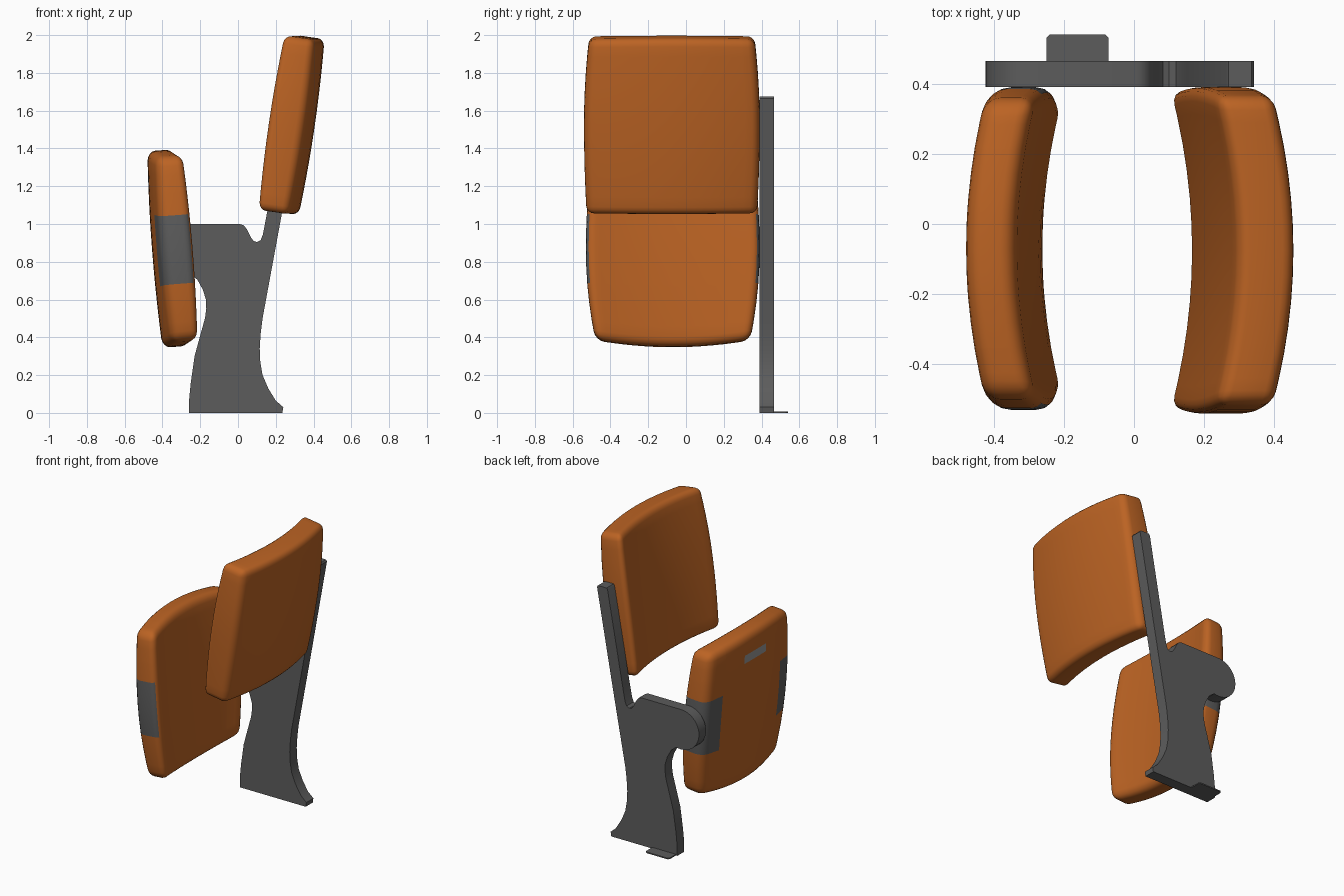
import bpy, bmesh, math
from mathutils import Vector

if "Cube" in bpy.data.objects:
    bpy.data.objects.remove(bpy.data.objects["Cube"])


def material(name, rgb):
    m = bpy.data.materials.new(name)
    m.diffuse_color = (*rgb, 1)
    m.use_nodes = True
    m.node_tree.nodes["Principled BSDF"].inputs["Base Color"].default_value = m.diffuse_color
    return m


ORANGE = material("orange upholstery", (0.50, 0.125, 0.017))
GREY = material("dark grey metal", (0.108, 0.108, 0.108))
SILVER = material("light grey plate", (0.30, 0.30, 0.30))


def finish(name, bm, mats, angle=35):
    bmesh.ops.recalc_face_normals(bm, faces=bm.faces)
    me = bpy.data.meshes.new(name)
    bm.to_mesh(me)
    bm.free()
    for m in mats:
        me.materials.append(m)
    ob = bpy.data.objects.new(name, me)
    bpy.context.collection.objects.link(ob)
    bpy.ops.object.select_all(action='DESELECT')
    ob.select_set(True)
    bpy.context.view_layer.objects.active = ob
    bpy.ops.object.shade_smooth_by_angle(angle=math.radians(angle))
    return ob


def cut(bm, axis, values):
    no = Vector((0, 0, 0))
    no[axis] = 1
    for v in values:
        bmesh.ops.bisect_plane(bm, geom=bm.verts[:] + bm.edges[:] + bm.faces[:],
                               plane_co=no * v, plane_no=no, dist=1e-5)


def cushion(name, centre, thick, hw, hh, bevel, bow, tilt, thin, narrow_top,
            narrow_bottom, arch, mats, extra_y=(), extra_z=(), paint=None):
    """Rounded slab, sliced into strips and bent into a curved, tilted pad."""
    bm = bmesh.new()
    bmesh.ops.create_cube(bm, size=1)
    bmesh.ops.scale(bm, vec=(thick, 2 * hw, 2 * hh), verts=bm.verts)
    bmesh.ops.bevel(bm, geom=bm.edges[:], offset=bevel, segments=4,
                    profile=0.5, affect='EDGES')
    cut(bm, 1, [hw * i / 6 for i in range(-5, 6)] + list(extra_y))
    cut(bm, 2, [hh * i / 5 for i in range(-4, 5)] + list(extra_z))
    if paint:
        for f in bm.faces:
            f.material_index = paint(f.calc_center_median())
    for v in bm.verts:
        x, y, z = v.co
        t, s = y / hw, z / hh
        x *= 1 - thin * s * s
        narrow = narrow_top if s > 0 else narrow_bottom
        v.co = (centre[0] + x + bow * t * t + tilt * s,
                centre[1] + y * (1 - narrow * s * s),
                centre[2] + z * (1 - arch * t * t) - tilt / hh * x)
    return finish(name, bm, mats, 50)


# Folded seat, with metal end brackets and a small plate underneath
def seat_paint(c):
    if abs(c.y) > 0.31 and -0.2 < c.z < 0.19 and c.x < 0.07:
        return 1
    if abs(c.y) < 0.12 and 0.335 < c.z < 0.39 and c.x < -0.08:
        return 2
    return 0


cushion("folded_seat", (-0.37, -0.07, 0.87), 0.17, 0.46, 0.52, 0.05, 0.055,
        -0.04, 0.18, 0.08, 0.11, 0.07, [ORANGE, GREY, SILVER],
        (-0.31, 0.31, -0.12, 0.12), (-0.2, 0.19, 0.335, 0.39), seat_paint)

# Backrest
cushion("backrest", (0.31, -0.075, 1.525), 0.19, 0.465, 0.465, 0.04, -0.06,
        0.068, 0.16, 0.06, 0.03, 0.008, [ORANGE])

# Side frame outline in x, z, with a round hinge head
HX, HZ, HR = -0.288, 0.865, 0.135
outline = [(-0.26, 0), (0.235, 0), (0.24, 0.03), (0.2, 0.065), (0.16, 0.13),
           (0.13, 0.2), (0.118, 0.27), (0.115, 0.34), (0.12, 0.42), (0.13, 0.5),
           (0.235, 1.07), (0.342, 1.665), (0.335, 1.675), (0.27, 1.675),
           (0.263, 1.665), (0.15, 1.04), (0.132, 0.945), (0.12, 0.915),
           (0.1, 0.905), (0.083, 0.91), (0.068, 0.93), (0.045, 0.975),
           (0.03, 0.993), (0.01, 1.0)]
for i in range(25):
    a = math.radians(90 + 195 * i / 24)
    outline.append((HX + HR * math.cos(a), HZ + HR * math.sin(a)))
outline += [(-0.215, 0.705), (-0.185, 0.65), (-0.17, 0.6), (-0.168, 0.55),
            (-0.175, 0.5), (-0.2, 0.41), (-0.23, 0.3), (-0.25, 0.16), (-0.258, 0.08)]
bm = bmesh.new()
face = bm.faces.new([bm.verts.new((x, 0.39, z)) for x, z in outline])
ext = bmesh.ops.extrude_face_region(bm, geom=[face])
bmesh.ops.translate(bm, vec=(0, 0.075, 0),
                    verts=[g for g in ext['geom'] if isinstance(g, bmesh.types.BMVert)])
frame = finish("side_frame", bm, [GREY])


def disc(name, r, y0, y1):
    bm = bmesh.new()
    bmesh.ops.create_cone(bm, cap_ends=True, segments=40, radius1=r, radius2=r,
                          depth=y1 - y0)
    for v in bm.verts:
        v.co = (HX + v.co.x, (y0 + y1) / 2 + v.co.z, HZ + v.co.y)
    return finish(name, bm, [GREY])


# Recess in the hinge head, with a bolt in the middle
cutter = disc("hinge_cutter", 0.112, 0.443, 0.50)
cutter.hide_render = True
mod = frame.modifiers.new("hinge recess", 'BOOLEAN')
mod.operation = 'DIFFERENCE'
mod.solver = 'EXACT'
mod.object = cutter
bpy.context.view_layer.objects.active = frame
bpy.ops.object.modifier_apply(modifier=mod.name)
bpy.data.objects.remove(cutter)
disc("hinge_bolt", 0.027, 0.44, 0.462)

# Thin floor plate with rounded outer corners
bm = bmesh.new()
pts = [(-0.25, 0.40), (-0.072, 0.40), (-0.072, 0.53), (-0.082, 0.54),
       (-0.24, 0.54), (-0.25, 0.53)]
face = bm.faces.new([bm.verts.new((x, y, 0)) for x, y in pts])
ext = bmesh.ops.extrude_face_region(bm, geom=[face])
bmesh.ops.translate(bm, vec=(0, 0, 0.008),
                    verts=[g for g in ext['geom'] if isinstance(g, bmesh.types.BMVert)])
finish("floor_plate", bm, [GREY])
